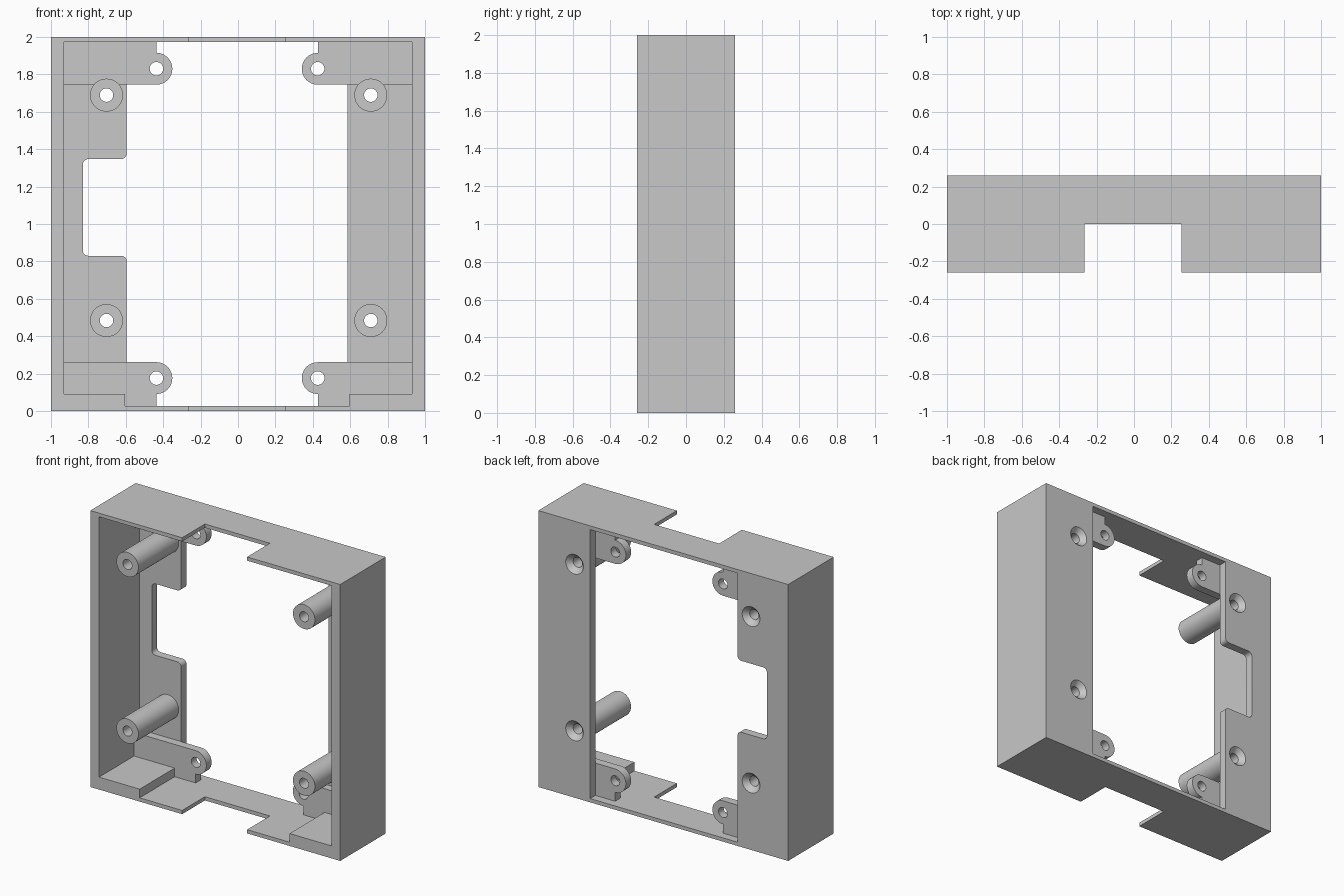
import bpy, bmesh, math
from mathutils import Vector

cube = bpy.data.objects.get("Cube")
if cube:
    bpy.data.objects.remove(cube, do_unlink=True)

grey = bpy.data.materials.new("plain grey")
grey.use_nodes = True
colour = (0.58, 0.58, 0.58, 1)
grey.diffuse_color = colour
grey.node_tree.nodes["Principled BSDF"].inputs["Base Color"].default_value = colour

BACK, FRONT, FLOOR = 0.26, -0.26, 0.20   # depth of outer back, front rim, plate inside
LOW, HIGH = 0.027, 1.973                 # inner faces of the bottom and top walls
MID = -0.005                             # slight sideways offset of the openings


def rounded(corners, steps=8):
    """Turn (x, z, radius) corners into an outline with filleted corners."""
    out = []
    for i, (x, z, r) in enumerate(corners):
        p = Vector((x, z))
        if not r:
            out.append(p)
            continue
        a = (Vector(corners[i - 1][:2]) - p).normalized()
        b = (Vector(corners[(i + 1) % len(corners)][:2]) - p).normalized()
        centre = p + (a + b) * r     # all filleted corners are square
        for k in range(steps + 1):
            t = k / steps * math.pi / 2
            point = centre - b * r * math.cos(t) - a * r * math.sin(t)
            if (point - out[-1]).length > 0.001:   # adjoining fillets share a point
                out.append(point)
    return out


def finish(name, bm):
    bmesh.ops.recalc_face_normals(bm, faces=bm.faces)
    mesh = bpy.data.meshes.new(name)
    bm.to_mesh(mesh)
    bm.free()
    mesh.materials.append(grey)
    ob = bpy.data.objects.new(name, mesh)
    bpy.context.collection.objects.link(ob)
    return ob


def prism(name, corners, y0, y1):
    bm = bmesh.new()
    face = bm.faces.new([bm.verts.new((p.x, y0, p.y)) for p in rounded(corners)])
    new = bmesh.ops.extrude_face_region(bm, geom=[face])["geom"]
    verts = [g for g in new if isinstance(g, bmesh.types.BMVert)]
    bmesh.ops.translate(bm, verts=verts, vec=(0, y1 - y0, 0))
    return finish(name, bm)


def box(name, x0, x1, y0, y1, z0, z1):
    return prism(name, [(x0, z0, 0), (x1, z0, 0), (x1, z1, 0), (x0, z1, 0)], y0, y1)


def rod(name, x, z, y0, y1, r0, r1=None):
    """Cylinder or cone along y, radius r0 at y0 and r1 at y1."""
    r1 = r0 if r1 is None else r1
    bm = bmesh.new()
    rings = []
    for y, r in ((y0, r0), (y1, r1)):
        angles = [k * math.tau / 48 for k in range(48)]
        rings.append([bm.verts.new((x + r * math.cos(t), y, z + r * math.sin(t))) for t in angles])
        bm.faces.new(rings[-1])
    for k in range(48):
        j = (k + 1) % 48
        bm.faces.new((rings[0][k], rings[0][j], rings[1][j], rings[1][k]))
    return finish(name, bm)


def cut(target, *cutters):
    for c in cutters:
        mod = target.modifiers.new("cut", "BOOLEAN")
        mod.operation, mod.solver, mod.object = "DIFFERENCE", "EXACT", c
        bpy.context.view_layer.objects.active = target
        bpy.ops.object.modifier_apply(modifier=mod.name)
        bpy.data.objects.remove(c, do_unlink=True)


def smooth(ob):
    bpy.ops.object.select_all(action="DESELECT")
    ob.select_set(True)
    bpy.context.view_layer.objects.active = ob
    bpy.ops.object.shade_smooth_by_angle(angle=math.radians(30))


# Frame: block hollowed from the front, with a window through the back plate
frame = box("frame", -1, 1, FRONT, BACK, 0, 2)
cut(frame, box("cavity", -0.93, 0.93, -1, FLOOR, LOW, HIGH))
left, right = MID + 0.59, MID - 0.59
cut(frame, prism("window", [
    (left, LOW, 0), (left, HIGH, 0), (right, HIGH, 0),
    (right, 1.347, 0.03), (-0.83, 1.347, 0.03),
    (-0.83, 0.83, 0.03), (right, 0.83, 0.03), (right, LOW, 0)], 0, 1))

# Cable gap in the front of the top and bottom walls
cut(frame, box("gap", MID - 0.26, MID + 0.26, -1, 0, -1, 3))

# Screw posts with through holes and countersinks in the back
for x, side in ((0.71, "left"), (-0.703, "right")):
    for z, level in ((1.689, "upper"), (0.484, "lower")):
        post = rod(f"{level}_{side}_post", x, z, FRONT, FLOOR, 0.088)
        cut(post, rod("bore", x, z, -1, 1, 0.036))
        cut(frame, rod("bore", x, z, 0, 1, 0.036),
            rod("countersink", x, z, BACK - 0.036, BACK + 0.001, 0.035, 0.072))
        smooth(post)
smooth(frame)

# Rounded mounting tabs in the corners, in front of the back plate
for s, side in ((1, "left"), (-1, "right")):
    for v, level in ((1, "upper"), (-1, "lower")):
        def place(x, z, r=0):
            return MID + s * x, 1.003 + v * z, r
        outline = [place(0.94, 0.742), place(0.94, 0.98), place(0.432, 0.98),
                   place(0.432, 0.912), place(0.346, 0.912, 0.085),
                   place(0.346, 0.742, 0.085)]
        tab = prism(f"{level}_{side}_tab", outline, 0.14, FLOOR)
        hx, hz, _ = place(0.431, 0.827)
        cut(tab, rod("hole", hx, hz, 0, BACK, 0.036))
        smooth(tab)

    # Raised block on the floor in front of each lower tab
    ends = sorted((MID + s * 0.6, s * 0.94))
    box(f"{side}_floor_block", *ends, FRONT, 0.14, 0.02, 0.09)
